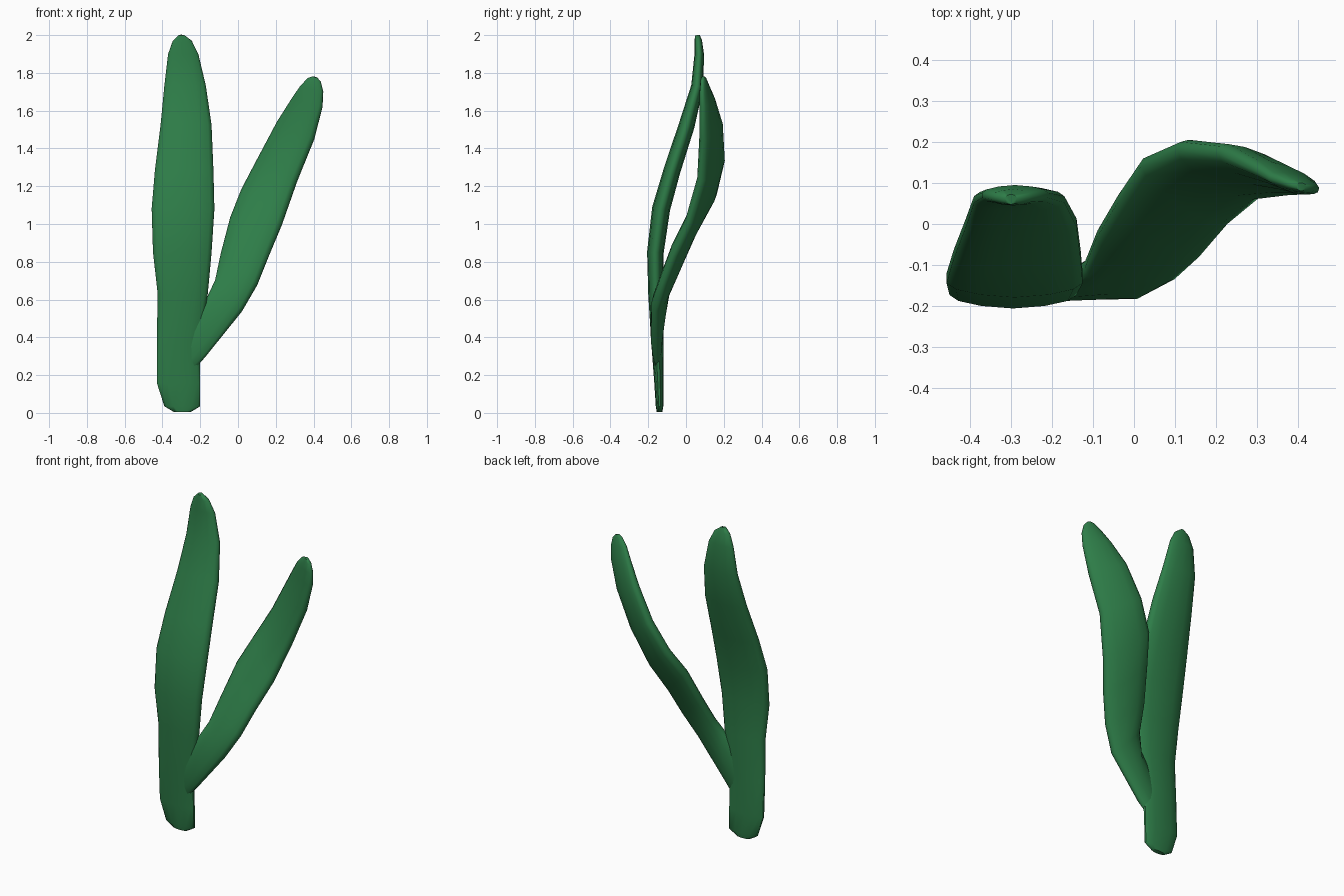
import bpy, bmesh
from mathutils import Vector

green = bpy.data.materials.new("leaf green")
green.diffuse_color = (0.027, 0.205, 0.065, 1)

# lens-shaped cross-section: (across, through thickness)
SECTION = [(-1, -.25), (-.86, -.58), (-.5, -.86), (0, -1), (.5, -.86), (.86, -.58), (1, -.25),
           (1, .25), (.86, .58), (.5, .86), (0, 1), (-.5, .86), (-.86, .58), (-1, .25)]


def blade(name, rungs):
    """Loft the lens section along rungs of (left edge, right edge, thickness)."""
    bm = bmesh.new()
    mids = [(Vector(l) + Vector(r)) / 2 for l, r, t in rungs]
    rings = []
    for i, (l, r, t) in enumerate(rungs):
        across = (Vector(r) - Vector(l)) / 2
        along = mids[min(i + 1, len(mids) - 1)] - mids[max(i - 1, 0)]
        depth = along.cross(across).normalized() * t / 2
        rings.append([bm.verts.new(mids[i] + across * a + depth * d) for a, d in SECTION])
    n = len(SECTION)
    for a, b in zip(rings, rings[1:]):
        for k in range(n):
            bm.faces.new((a[k], a[(k + 1) % n], b[(k + 1) % n], b[k]))
    bm.faces.new(rings[0])
    bm.faces.new(rings[-1])
    bmesh.ops.recalc_face_normals(bm, faces=bm.faces)
    me = bpy.data.meshes.new(name)
    bm.to_mesh(me)
    bm.free()
    me.materials.append(green)
    ob = bpy.data.objects.new(name, me)
    bpy.context.collection.objects.link(ob)
    bpy.context.view_layer.objects.active = ob
    ob.select_set(True)
    bpy.ops.object.shade_smooth_by_angle(angle=1.0)
    ob.select_set(False)


# upright main leaf: height, left x, right x, centre y, thickness
main = [(0.005, -.34, -.25, -.14, .03), (.035, -.39, -.20, -.14, .04), (.16, -.43, -.20, -.143, .05),
        (.38, -.43, -.20, -.152, .065), (.63, -.425, -.16, -.16, .08), (.85, -.45, -.14, -.162, .088),
        (1.08, -.457, -.125, -.132, .096), (1.28, -.44, -.13, -.075, .09), (1.52, -.41, -.14, .003, .085),
        (1.73, -.39, -.17, .06, .065), (1.9, -.37, -.21, .07, .05), (1.97, -.345, -.245, .065, .04),
        (2.0, -.315, -.285, .06, .025)]
blade("main_leaf", [((l, y, z), (r, y, z), t) for z, l, r, y, t in main])

# side leaf branching off, bending back then twisting to its tip
blade("side_leaf", [
    ((-.27, -.155, .48), (-.24, -.15, .22), .045),
    ((-.16, -.145, .62), (-.17, -.16, .30), .07),
    ((-.12, -.10, .70), (.02, -.165, .54), .08),
    ((-.09, -.025, .84), (.10, -.125, .68), .085),
    ((-.04, .06, 1.03), (.16, -.07, .83), .09),
    ((.02, .15, 1.18), (.23, .01, 1.0), .09),
    ((.11, .19, 1.35), (.31, .075, 1.23), .09),
    ((.21, .18, 1.54), (.40, .085, 1.45), .08),
    ((.29, .14, 1.67), (.445, .085, 1.62), .06),
    ((.33, .115, 1.73), (.45, .083, 1.70), .045),
    ((.37, .10, 1.773), (.438, .085, 1.752), .03),
    ((.395, .093, 1.782), (.42, .088, 1.774), .02),
])
